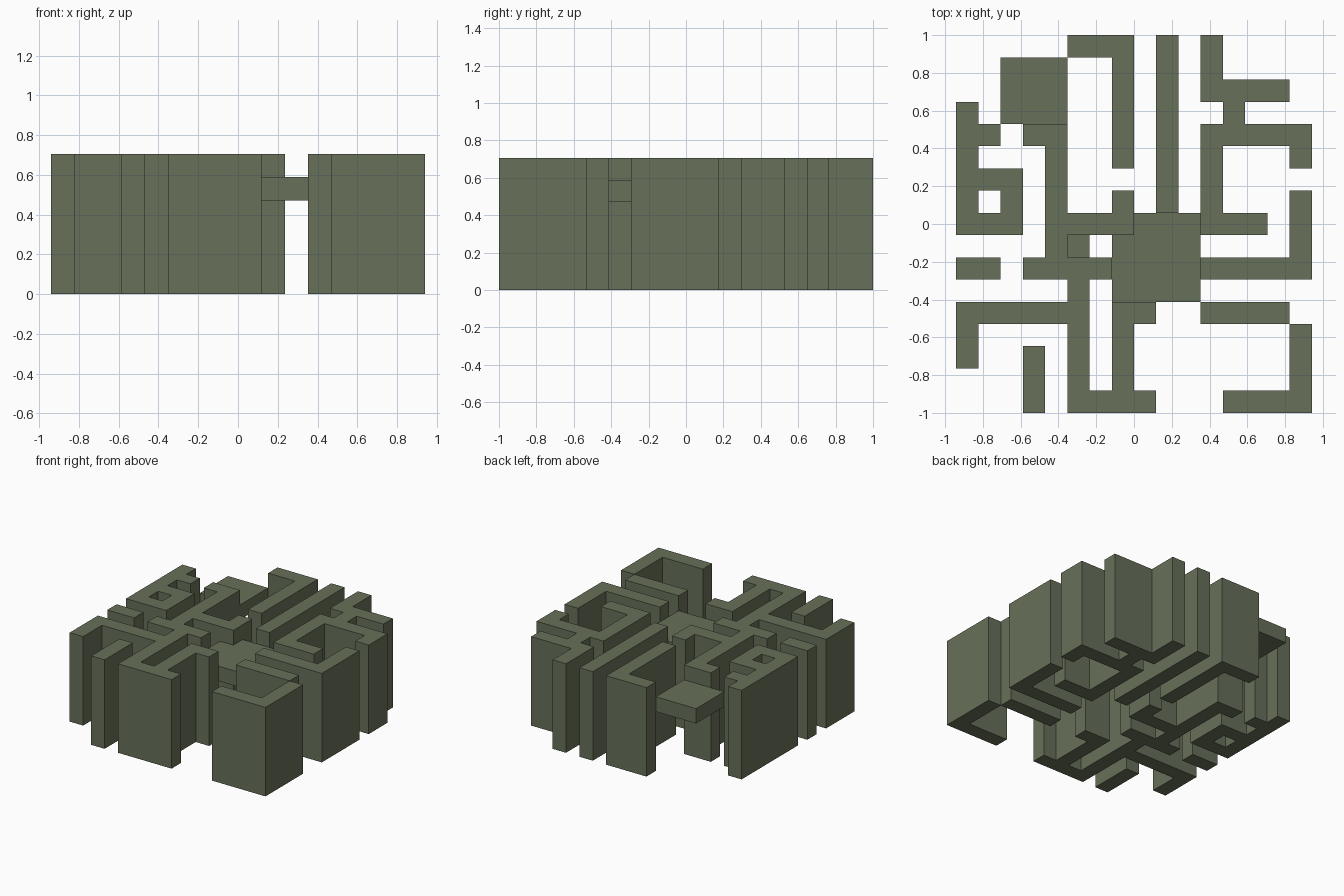
import bpy
import bmesh
import math
from mathutils import Vector

cube = bpy.data.objects.get("Cube")
if cube:
    bpy.data.objects.remove(cube, do_unlink=True)

# Floor plan, back row first: # tall wall, B back slab, C centre slab, L small ledge
PLAN = [
    ".....###.#.#....",
    "..BBB..#.#.#....",
    "..BBB..#.#.####.",
    "#.BBB..#.#..#...",
    "##.##..#.#.#####",
    "#...#..#.#.#...#",
    "###.#....#.#....",
    "#.#.#..#.#.#...#",
    "###.####CCC###.#",
    "....#L.CCCC....#",
    "##.####CCCC#####",
    ".....#.CCCC.....",
    "######.##..####.",
    "#....#.#.......#",
    "#..#.#.#.......#",
    "...#.#.#.......#",
    "...#.####...####",
]
ROWS, COLS = len(PLAN), len(PLAN[0])
UNIT = 2 / ROWS

# Single olive grey colour
olive = bpy.data.materials.new("olive_grey")
olive.use_nodes = True
colour = (0.135, 0.16, 0.1, 1)
olive.diffuse_color = colour
olive.node_tree.nodes["Principled BSDF"].inputs["Base Color"].default_value = colour


def build(name, mark, low, high):
    """Raise every plan cell with this mark into one joined solid."""
    cells = {(i, ROWS - 1 - r) for r, row in enumerate(PLAN)
             for i, ch in enumerate(row) if ch == mark}
    bm = bmesh.new()

    def quad(points):
        bm.faces.new([bm.verts.new(Vector((x - COLS / 2, y - ROWS / 2, z)) * UNIT)
                      for x, y, z in points])

    for i, j in cells:
        ring = [(i, j), (i + 1, j), (i + 1, j + 1), (i, j + 1)]
        quad([(x, y, high) for x, y in ring])
        quad([(x, y, low) for x, y in reversed(ring)])
        # Sides only where the neighbouring cell is open
        for k, (dx, dy) in enumerate([(0, -1), (1, 0), (0, 1), (-1, 0)]):
            if (i + dx, j + dy) not in cells:
                a, b = ring[k], ring[(k + 1) % 4]
                quad([(*a, low), (*b, low), (*b, high), (*a, high)])

    bmesh.ops.remove_doubles(bm, verts=bm.verts, dist=UNIT / 100)
    bmesh.ops.dissolve_limit(bm, angle_limit=math.radians(1),
                             verts=bm.verts, edges=bm.edges)
    mesh = bpy.data.meshes.new(name)
    bm.to_mesh(mesh)
    bm.free()
    mesh.materials.append(olive)
    bpy.context.collection.objects.link(bpy.data.objects.new(name, mesh))


# Tall maze walls and the raised slabs between them
build("maze_walls", "#", 0, 6)
build("back_slab", "B", 4, 5)
build("centre_slab", "C", 4, 5)
build("small_ledge", "L", 4, 5)
